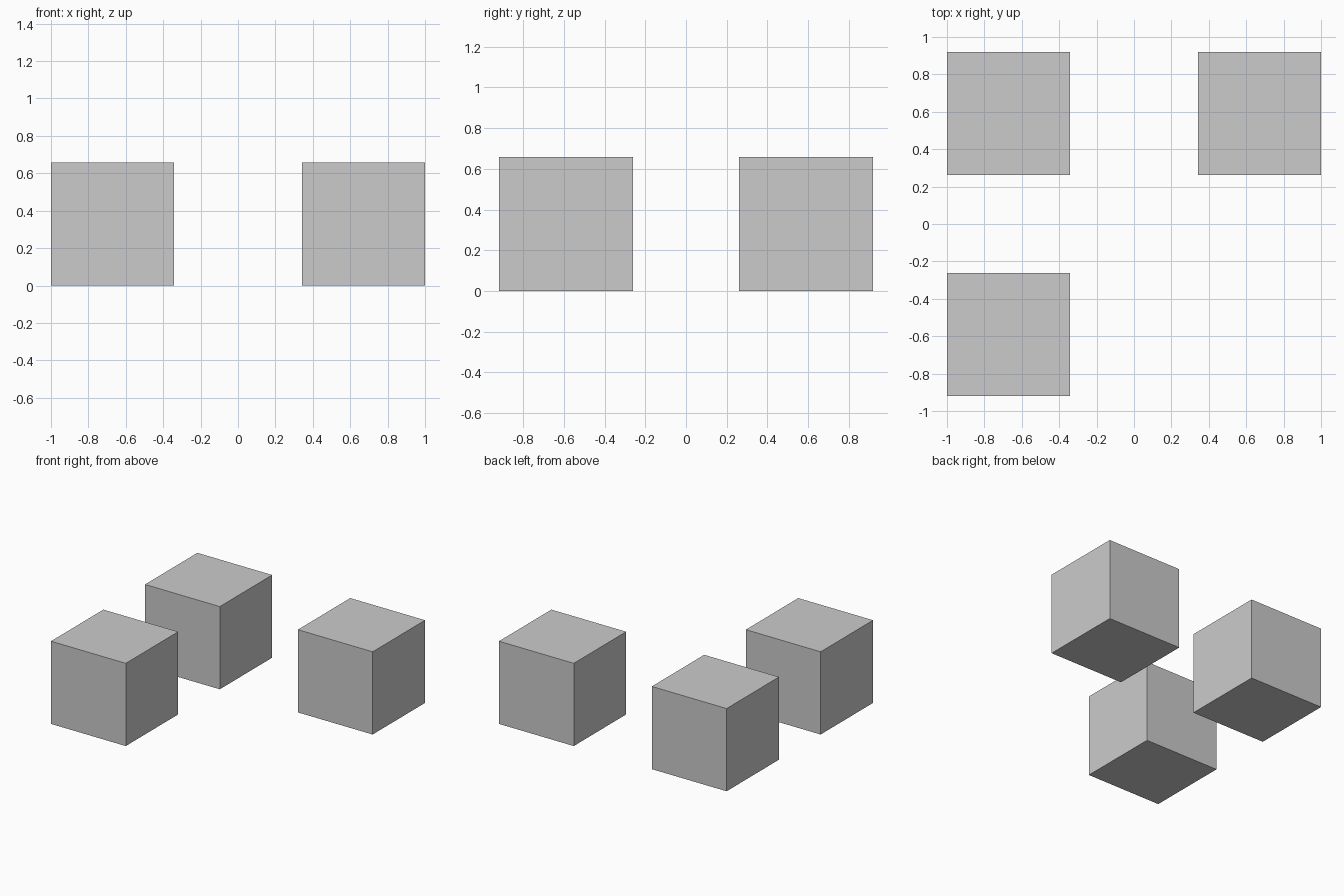
import bpy

if "Cube" in bpy.data.objects:
    bpy.data.objects.remove(bpy.data.objects["Cube"])

SIZE = 0.657
X, Y = 1 - SIZE / 2, 0.59


def block(name, x, y):
    bpy.ops.mesh.primitive_cube_add(size=SIZE, location=(x, y, SIZE / 2))
    bpy.context.object.name = name


# Three equal blocks at the corners of a rectangle, front right left empty
block("front_left_block", -X, -Y)
block("back_left_block", -X, Y)
block("back_right_block", X, Y)
